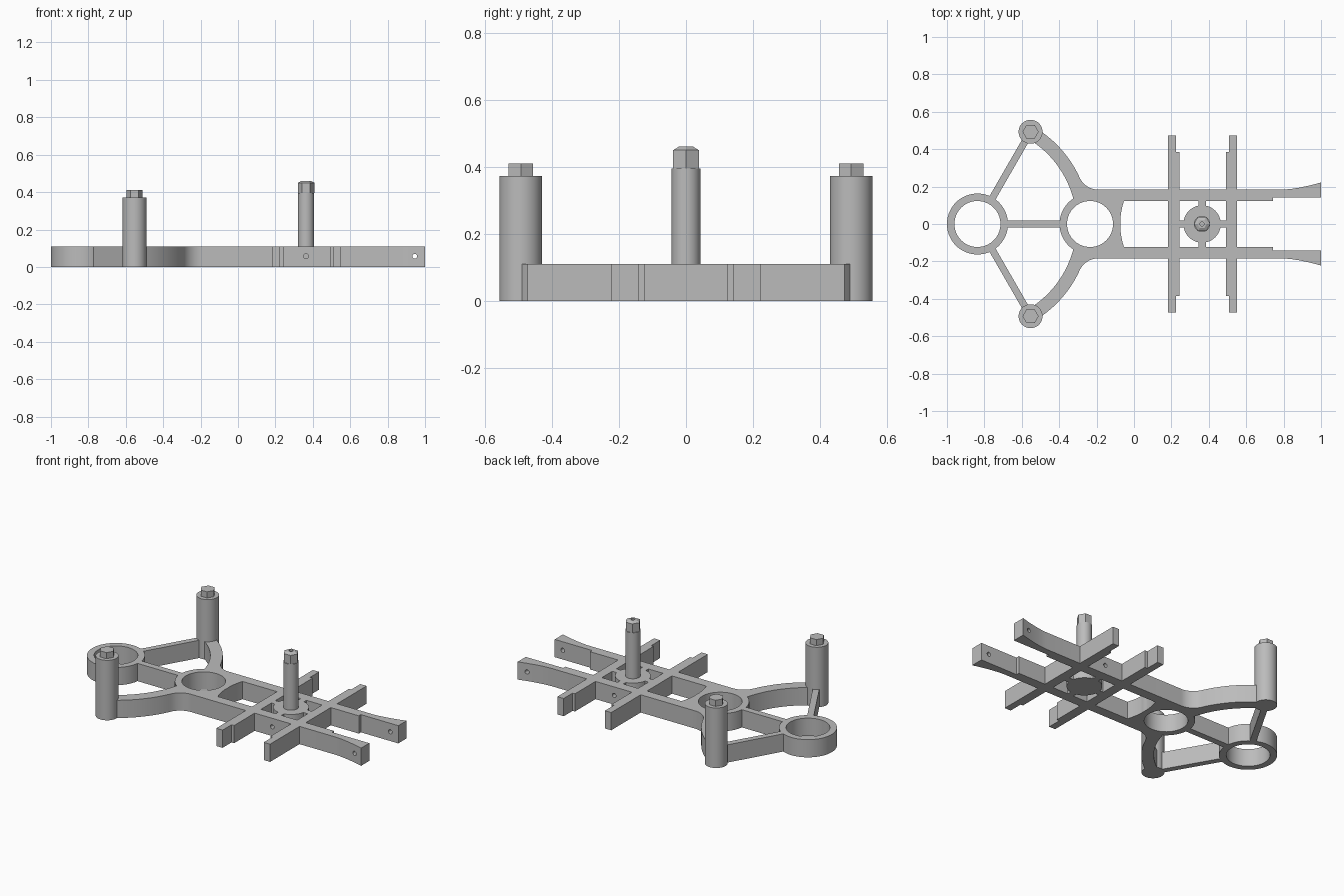
import bpy, bmesh
from math import sin, cos, pi, radians, atan2
from mathutils import Matrix

cube = bpy.data.objects.get("Cube")
if cube:
    bpy.data.objects.remove(cube)

grey = bpy.data.materials.new("plain grey")
grey.use_nodes = True
colour = (0.5, 0.5, 0.5, 1)
grey.diffuse_color = colour
grey.node_tree.nodes["Principled BSDF"].inputs["Base Color"].default_value = colour

H = 0.11                      # frame thickness
RING_X, HOLE_X, HUB_X = -0.837, -0.235, 0.364
BOSS_X, BOSS_Y = -0.553, 0.493


def finish(name, bm):
    bmesh.ops.recalc_face_normals(bm, faces=bm.faces[:])
    mesh = bpy.data.meshes.new(name)
    bm.to_mesh(mesh)
    bm.free()
    mesh.materials.append(grey)
    obj = bpy.data.objects.new(name, mesh)
    bpy.context.collection.objects.link(obj)
    return obj


def prism(name, pts, z0=0, z1=H):
    bm = bmesh.new()
    low = [bm.verts.new((x, y, z0)) for x, y in pts]
    high = [bm.verts.new((x, y, z1)) for x, y in pts]
    bm.faces.new(low)
    bm.faces.new(high)
    for i in range(len(pts)):
        j = (i + 1) % len(pts)
        bm.faces.new((low[i], low[j], high[j], high[i]))
    return finish(name, bm)


def arc(cx, cy, r, a0, a1, n=24):
    angles = [radians(a0 + (a1 - a0) * i / n) for i in range(n + 1)]
    return [(cx + r * cos(a), cy + r * sin(a)) for a in angles]


def disc(name, cx, r, z0=0, z1=H):
    return prism(name, arc(cx, 0, r, 0, 360, 72)[:-1], z0, z1)


def bar(name, x0, y0, x1, y1, width):
    a = atan2(y1 - y0, x1 - x0)
    dx, dy = -sin(a) * width / 2, cos(a) * width / 2
    return prism(name, [(x0 + dx, y0 + dy), (x0 - dx, y0 - dy),
                        (x1 - dx, y1 - dy), (x1 + dx, y1 + dy)])


def stack(name, x, y, sections, sides):
    """Closed solid through (radius, height) sections."""
    bm = bmesh.new()
    rings = [[bm.verts.new((x + r * cos(2 * pi * i / sides),
                            y + r * sin(2 * pi * i / sides), z))
              for i in range(sides)] for r, z in sections]
    for a, b in zip(rings, rings[1:]):
        for i in range(sides):
            j = (i + 1) % sides
            bm.faces.new((a[i], a[j], b[j], b[i]))
    bm.faces.new(rings[0])
    bm.faces.new(rings[-1])
    return finish(name, bm)


def smooth(obj):
    bpy.ops.object.select_all(action='DESELECT')
    obj.select_set(True)
    bpy.context.view_layer.objects.active = obj
    bpy.ops.object.shade_smooth_by_angle(angle=radians(30))


def combine(target, other, operation):
    bpy.context.view_layer.objects.active = target
    mod = target.modifiers.new("join", 'BOOLEAN')
    mod.operation, mod.solver, mod.object = operation, 'EXACT', other
    bpy.ops.object.modifier_apply(modifier=mod.name)
    bpy.data.objects.remove(other)


# Main frame outline: curved arm, fillet, rail with flared end, window edge
half = [(-0.315, 0)]
half += arc(RING_X, 0, 0.53, 10, 59)
half += arc(RING_X, 0, 0.6, 59, 24.4)
half += arc(-0.192, 0.292, 0.108, 204.4, 270, 14)[1:]
half += [(0.8 + 0.2 * t, 0.184 + 0.038 * t ** 1.5) for t in (0, 0.2, 0.4, 0.6, 0.8, 1)]
half += [(1, 0.142), (0.743, 0.142), (0.743, 0.122)]
half += [(-0.074 + 0.02 * t * t, 0.122 * t) for t in (1, 0.75, 0.5, 0.25, 0)]
outline = half + [(x, -y) for x, y in half[-2:0:-1]]
frame = prism("frame", outline)

# Rings, hub, struts and spokes
parts = [disc("end_ring", RING_X, 0.163), disc("middle_ring", HOLE_X, 0.163),
         disc("hub", HUB_X, 0.1),
         bar("centre_strut", RING_X, 0, HOLE_X, 0, 0.04),
         bar("cross_spoke", HUB_X, -0.14, HUB_X, 0.14, 0.04),
         bar("long_spoke", 0.22, 0, 0.52, 0, 0.04)]
for s in (1, -1):
    parts.append(bar("side_strut", RING_X, 0, BOSS_X, s * BOSS_Y, 0.037))

# Crossbars with narrowed tips
for straight, stepped, tip in ((0.182, 0.243, 0.225), (0.551, 0.492, 0.508)):
    end, step = 0.473, 0.385
    side = [(straight, end), (tip, end), (tip, step), (stepped, step)]
    parts.append(prism("crossbar", side + [(x, -y) for x, y in side[::-1]]))
for part in parts:
    combine(frame, part, 'UNION')

# Round openings and pin holes
for x in (RING_X, HOLE_X):
    combine(frame, disc("opening", x, 0.123, -0.1, 0.3), 'DIFFERENCE')
for x in (HUB_X, 0.945):
    for s in (1, -1):
        pin = stack("pin_hole", 0, 0, [(0.013, -0.08), (0.013, 0.08)], 20)
        pin.data.transform(Matrix.Translation((x, s * 0.185, 0.057)) @ Matrix.Rotation(pi / 2, 4, 'X'))
        combine(frame, pin, 'DIFFERENCE')
smooth(frame)

# Tall corner posts with hexagonal heads
for s, label in ((1, "back"), (-1, "front")):
    smooth(stack(label + "_post", BOSS_X, s * BOSS_Y, [(0.064, 0), (0.064, 0.372)], 48))
    stack(label + "_post_hex", BOSS_X, s * BOSS_Y, [(0.043, 0.372), (0.043, 0.41)], 6)

# Hub post with chamfered, drilled hexagonal head
smooth(stack("hub_post", HUB_X, 0, [(0.043, H), (0.043, 0.395)], 40))
head = stack("hub_post_hex", HUB_X, 0, [(0.044, 0.395), (0.044, 0.45), (0.025, 0.46)], 6)
combine(head, disc("drill", HUB_X, 0.011, 0.42, 0.5), 'DIFFERENCE')
